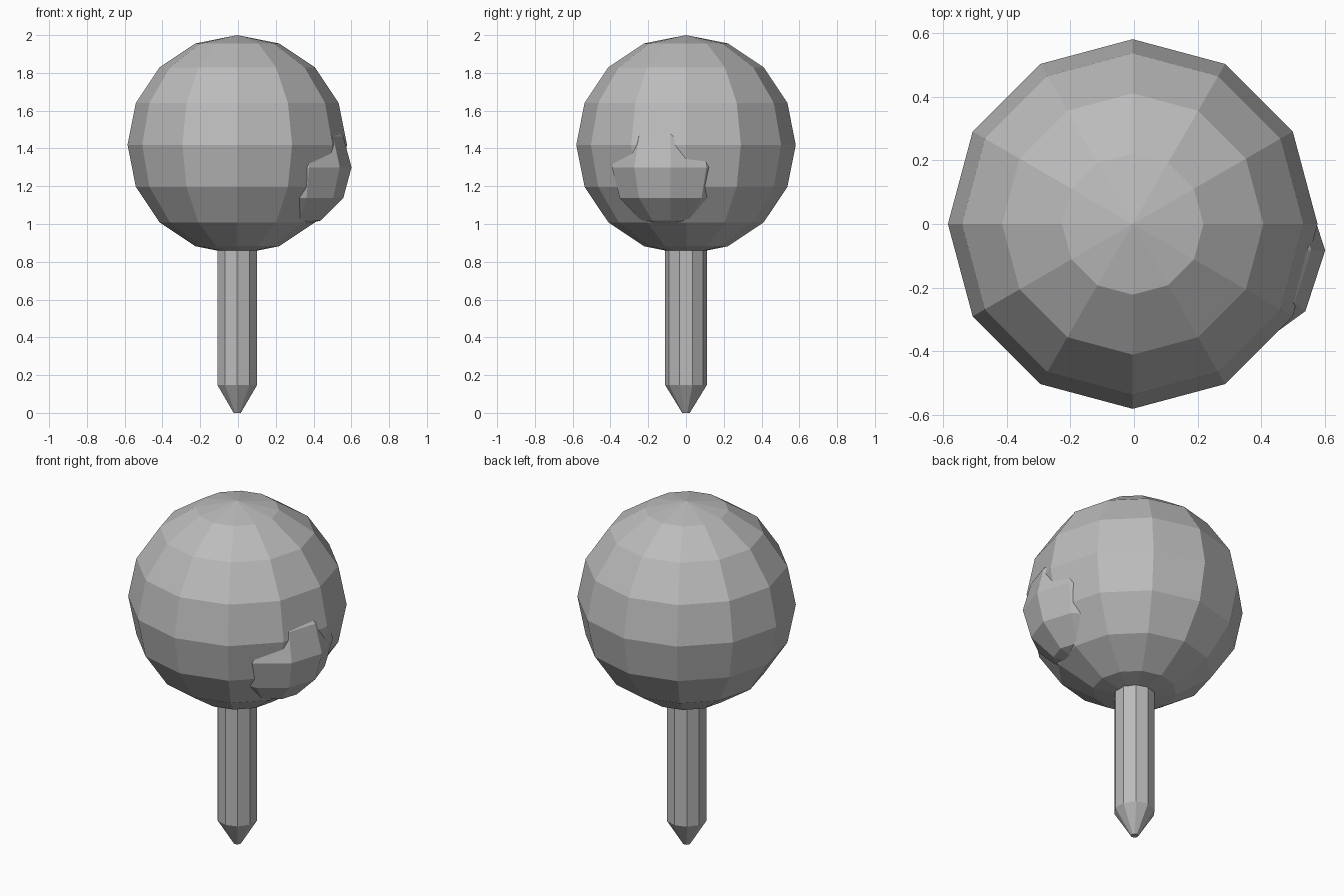
import bpy, bmesh, math
from mathutils import Matrix

cube = bpy.data.objects.get("Cube")
if cube:
    bpy.data.objects.remove(cube, do_unlink=True)

grey = bpy.data.materials.new("grey")
grey.use_nodes = True
colour = (0.5, 0.5, 0.5, 1)
grey.diffuse_color = colour
grey.node_tree.nodes["Principled BSDF"].inputs["Base Color"].default_value = colour

AXIS_X = -0.004


def finish(name, bm, location):
    """Turn a bmesh into a flat-shaded grey object."""
    bmesh.ops.recalc_face_normals(bm, faces=bm.faces)
    mesh = bpy.data.meshes.new(name)
    bm.to_mesh(mesh)
    bm.free()
    mesh.materials.append(grey)
    obj = bpy.data.objects.new(name, mesh)
    obj.location = location
    bpy.context.collection.objects.link(obj)
    return obj


def ball(name, segments, rings, radius, location, turn=0):
    bm = bmesh.new()
    bmesh.ops.create_uvsphere(bm, u_segments=segments, v_segments=rings, radius=radius,
                              matrix=Matrix.Rotation(turn, 4, 'Z'))
    return finish(name, bm, location)


def lathe(name, profile, sides, location, turn=0):
    """Sweep (radius, height) pairs round z and cap both ends."""
    bm = bmesh.new()
    loops = []
    for r, z in profile:
        angles = [turn + math.tau * i / sides for i in range(sides)]
        loops.append([bm.verts.new((r * math.cos(a), r * math.sin(a), z)) for a in angles])
    for low, high in zip(loops, loops[1:]):
        for i in range(sides):
            j = (i + 1) % sides
            bm.faces.new((low[i], low[j], high[j], high[i]))
    bm.faces.new(loops[0])
    bm.faces.new(loops[-1])
    return finish(name, bm, location)


# Large round head
ball("head", 12, 8, 0.581, (AXIS_X, 0, 1.419))

# Small lump breaking through the lower side of the head, one facet facing +x
ball("side_lump", 10, 6, 0.325, (0.276, -0.083, 1.3), math.pi / 10)

# Ten-sided stick with a tapered, blunt tip
lathe("stick", [(0.02, 0), (0.11, 0.147), (0.11, 1.0)], 10, (AXIS_X, 0, 0), math.pi / 2)
